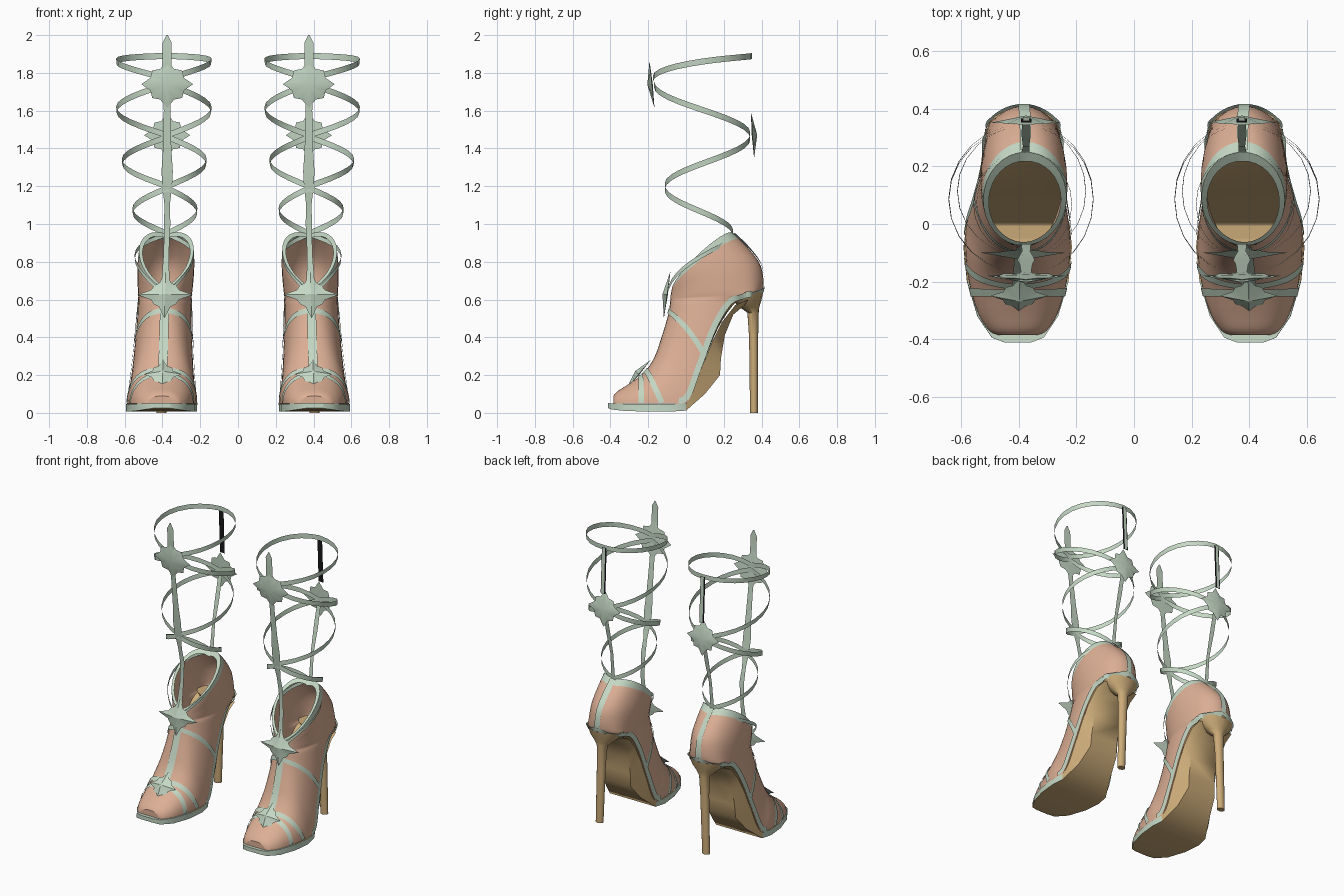
import bpy
import math
from mathutils import Vector

cube = bpy.data.objects.get("Cube")
if cube:
    bpy.data.objects.remove(cube, do_unlink=True)


def material(name, red, green, blue):
    mat = bpy.data.materials.new(name)
    mat.use_nodes = True
    colour = (red, green, blue, 1)
    mat.diffuse_color = colour
    shader = next(n for n in mat.node_tree.nodes if n.type == "BSDF_PRINCIPLED")
    shader.inputs["Base Color"].default_value = colour
    shader.inputs["Roughness"].default_value = 0.7
    return mat


PINK = material("blush leather", 0.72, 0.43, 0.30)
MINT = material("pale sage trim", 0.56, 0.69, 0.56)
TAN = material("tan sole", 0.60, 0.41, 0.19)
DARK = material("dark clasp", 0.01, 0.01, 0.012)


def make(name, verts, faces, mats, rule=None, angle=40):
    """Place one shoe's part beside the centre line and mirror it for the other shoe."""
    mesh = bpy.data.meshes.new(name)
    lean = [(x + 0.405 - 0.03 * min(z, 1), y, z) for x, y, z in verts]
    mesh.from_pydata(lean, [], faces)
    for mat in mats:
        mesh.materials.append(mat)
    if rule:
        for face in mesh.polygons:
            face.material_index = rule(face.index)
    obj = bpy.data.objects.new(name, mesh)
    bpy.context.collection.objects.link(obj)
    obj.modifiers.new("pair", "MIRROR").use_mirror_merge = False
    bpy.ops.object.select_all(action="DESELECT")
    obj.select_set(True)
    bpy.context.view_layer.objects.active = obj
    bpy.ops.object.shade_smooth_by_angle(angle=math.radians(angle))


def grid(rows, cols, closed=False):
    """Quads joining consecutive rows of points."""
    return [(r * cols + c, r * cols + (c + 1) % cols,
             (r + 1) * cols + (c + 1) % cols, (r + 1) * cols + c)
            for r in range(rows - 1) for c in range(cols if closed else cols - 1)]


# Upper: front y, z; back y, z; half width; flatness of underside; side lift
RINGS = [
    (-.385, .09, -.385, .05, .07, 1, 0),
    (-.362, .115, -.37, .05, .1, 1, 0),
    (-.30, .155, -.31, .05, .138, 1, 0),
    (-.22, .215, -.2, .05, .17, 1, 0),
    (-.165, .30, -.08, .05, .183, 1, 0),
    (-.13, .40, .01, .06, .176, 1, 0),
    (-.105, .48, .08, .23, .16, 1, 0),
    (-.09, .54, .17, .45, .15, .85, 0),
    (-.085, .58, .27, .59, .147, .62, 0),
    (-.083, .60, .38, .63, .146, .38, 0),
    (-.082, .615, .41, .67, .147, .18, 0),
    (-.08, .63, .395, .78, .15, .05, .02),
    (-.078, .64, .33, .87, .15, 0, .04),
    (-.075, .655, .25, .945, .145, 0, .06),
]
LAST = len(RINGS) - 1


def ring(k):
    """Catmull-Rom blend of the ring table."""
    i = max(0, min(int(k), LAST - 1))
    f = k - i
    a, b, c, d = (RINGS[max(0, min(j, LAST))] for j in range(i - 1, i + 3))
    return [q + f / 2 * (r - p + f * (2 * p - 5 * q + 4 * r - s + f * (3 * (q - r) + s - p)))
            for p, q, r, s in zip(a, b, c, d)]


def skin(k, t):
    """Point on the upper: t runs from the front ridge (0) to the back seam (1)."""
    fy, fz, by, bz, width, flat, lift = ring(k)
    side, t = math.copysign(1, t), abs(t)
    arc = min(t / 0.75, 1) * math.pi / 2
    wide = math.sin(arc) ** .85 if t < 0.75 else (1 - t) * 4
    s = flat * (1 - math.cos(arc)) + (1 - flat) * (1 - math.cos(math.pi * t)) / 2
    x = flat * wide + (1 - flat) * math.sin(math.pi * t)
    return Vector((side * width * x, fy + (by - fy) * s,
                   fz + (bz - fz) * s + lift * math.sin(math.pi * t)))


STEP, AROUND = 4, 32
rows = LAST * STEP + 1
turns = [-1 + 2 * c / AROUND for c in range(AROUND)]
verts = [skin(r / STEP, t) for r in range(rows) for t in turns]


def upper_colour(index):
    k, t = index // AROUND / STEP, abs(-1 + 2 * (index % AROUND + 0.5) / AROUND)
    if k >= LAST:
        return 0
    if k >= LAST - 0.5:
        return 1
    return 2 if t > 0.75 and k < 9 else 0


make("upper", verts, grid(rows, AROUND, True) + [tuple(range(AROUND))],
     [PINK, MINT, TAN], upper_colour)

# Collar lip turned in around the opening, widest at the back
rim = [skin(LAST, t) for t in turns]
middle = sum(rim, Vector()) / AROUND
lip = [middle + (p - middle) * (.93 - .13 * abs(t)) for p, t in zip(rim, turns)]
make("collar_lip", rim + lip, grid(2, AROUND, True), [MINT])


def band(name, start, end, half, sides=(1, -1), steps=28):
    """Thin trim lying on the upper between two (k, t) positions."""
    verts, faces = [], []
    for side in sides:
        base = len(verts)
        for i in range(steps + 1):
            f = i / steps
            k, t = (a + (b - a) * f for a, b in zip(start, end))
            dk, dt = (end[0] - start[0]) / 200, (end[1] - start[1]) / 200
            p = skin(k, t * side)
            along = skin(k + dk, (t + dt) * side) - skin(k - dk, (t - dt) * side)
            normal = (skin(k + .02, t * side) - skin(k - .02, t * side)).cross(
                skin(k, t * side + .01) - skin(k, t * side - .01)).normalized()
            fy, fz, by, bz = ring(k)[:4]
            if normal.dot(p - Vector((0, (fy + by) / 2, (fz + bz) / 2))) < 0:
                normal.negate()
            across = along.cross(normal).normalized() * half
            verts += [p + across + normal * .006, p - across + normal * .006]
        faces += [tuple(base + n for n in q) for q in grid(steps + 1, 2)]
    make(name, verts, faces, [MINT])


band("front_ridge_trim", (2.6, 0), (12.5, 0), .024, (1,))
band("back_seam_trim", (10, 1), (LAST, 1), .02, (1,))
band("toe_strap_front", (2.8, .05), (2.7, .74), .015)
band("toe_strap_rear", (3.1, .05), (3.6, .74), .015)
band("instep_strap", (7, .04), (6.3, .74), .014)
band("sole_edge_trim", (4.5, .72), (9, .72), .016)
band("heel_edge_trim", (9, .72), (9.9, 1), .017)

# Sole and arch: top y, z; bottom y, z; half width; bottom narrowing
SOLE = [
    (-.412, .052, -.412, .025, .045, 1),
    (-.395, .05, -.395, .018, .09, 1),
    (-.32, .048, -.32, .01, .14, 1),
    (-.2, .046, -.2, .007, .176, 1),
    (-.08, .046, -.08, .007, .188, 1),
    (0, .05, 0, .012, .18, .97),
    (.05, .16, .1, .1, .16, .8),
    (.1, .28, .18, .2, .15, .7),
    (.14, .38, .185, .29, .146, .7),
    (.19, .48, .205, .41, .143, .7),
    (.26, .57, .25, .52, .138, .7),
    (.33, .6, .31, .57, .13, .7),
]
verts = []
for ty, tz, by, bz, w, n in SOLE:
    verts += [(-w, ty, tz), (w, ty, tz), (w * n, by, bz), (-w * n, by, bz)]
end = len(verts)


def sole_colour(index):
    row, column = divmod(index, 4)
    if index == (len(SOLE) - 1) * 4:
        return 0
    return 0 if (column == 0 and row < 3) or (column % 2 and row < 5) else 1


make("sole", verts, grid(len(SOLE), 4, True) + [(0, 1, 2, 3), tuple(range(end - 4, end))],
     [MINT, TAN], sole_colour)

# Heel: height, centre y, depth radius, width radius
HEEL = [(0, .36, .021, .026), (.4, .358, .024, .03), (.53, .355, .03, .036),
        (.56, .336, .052, .066), (.595, .322, .077, .106), (.638, .312, .096, .13)]
SIDES = 16
verts = [(rx * math.cos(a), y + ry * math.sin(a), z) for z, y, ry, rx in HEEL
         for a in (2 * math.pi * i / SIDES for i in range(SIDES))]
make("heel", verts, grid(len(HEEL), SIDES, True)
     + [tuple(reversed(range(SIDES))), tuple(range(len(verts) - SIDES, len(verts)))], [TAN])


def loop(name, front, back, width, bow=0, high=.016, count=24):
    """Ribbon wound around the leg, climbing evenly from front to back."""
    verts = []
    for i in range(count):
        a = 2 * math.pi * i / count
        s, x = (1 - math.cos(a)) / 2, math.sin(a)
        y = front[0] + (back[0] - front[0]) * s
        climb = min(i, count - i) / (count / 2)
        z = front[1] + (back[1] - front[1]) * climb + bow * abs(x)
        x = width * (x + .07 * abs(x))
        verts += [(x, y, z - high), (x * 1.01, y, z + high)]
    faces = [(i, i + 1, (i + 3) % (2 * count), (i + 2) % (2 * count))
             for i in range(0, 2 * count, 2)]
    make(name, verts, faces, [MINT])


loop("calf_loop_top", (-.175, 1.77), (.35, 1.89), .25, .03)
loop("calf_loop_upper", (-.17, 1.74), (.34, 1.47), .25)
loop("calf_loop_lower", (-.112, 1.2), (.34, 1.46), .222)
loop("ankle_loop", (-.112, 1.19), (.25, .95), .17)
loop("collar_loop", (-.1, .62), (.255, .945), .155, .045, .012)


def spine(name, points, mat=MINT):
    """Flat vertical strap from (y, z, half width) stations."""
    verts = [(s * w, y, z) for y, z, w in points for s in (-1, 1)]
    make(name, verts, grid(len(points), 2), [mat])


spine("front_spine", [(-.2, 2, .004), (-.2, 1.96, .024), (-.195, 1.84, .024),
                      (-.165, 1.6, .018), (-.14, 1.4, .022), (-.125, 1.28, .03),
                      (-.115, 1.2, .026), (-.095, 1.1, .014), (-.07, 1, .017),
                      (-.07, .85, .014), (-.097, .63, .024)])
spine("back_spine", [(.25, .93, .014), (.27, 1.13, .011), (.31, 1.29, .016), (.35, 1.47, .014)])
spine("clasp_outer", [(.372, 1.58, .011), (.358, 1.89, .011)])
spine("clasp_inner", [(.366, 1.58, .018), (.352, 1.89, .018)], DARK)


def star(name, y, z, size, pitch=0, facing=-1, tall=1, notch=.66, lobe=.78):
    """Pointed ornament with a raised centre."""
    p = math.radians(pitch)
    out = Vector((0, facing * math.cos(p), math.sin(p)))
    up = Vector((0, -facing * math.sin(p), math.cos(p)))
    mid = Vector((0, y, z))
    verts = [mid + out * .025, mid - out * .004]
    for i in range(16):
        a, r = math.pi * i / 8, size * (1, notch, lobe, notch)[i % 4]
        verts.append(mid + Vector((r * math.cos(a), 0, 0)) + up * r * math.sin(a) * tall)
    faces = []
    for i in range(16):
        j, k = 2 + i, 2 + (i + 1) % 16
        faces += [(0, j, k), (1, k, j)]
    make(name, verts, faces, [MINT])


star("calf_star", -.18, 1.74, .137, -6, tall=.92, notch=.7, lobe=.82)
star("back_star", .352, 1.47, .122, 4, 1)
star("ankle_star", -.1, .625, .147, 8, tall=.85, notch=.55, lobe=.56)
star("toe_star", -.25, .205, .1, 40, notch=.6, lobe=.66)
